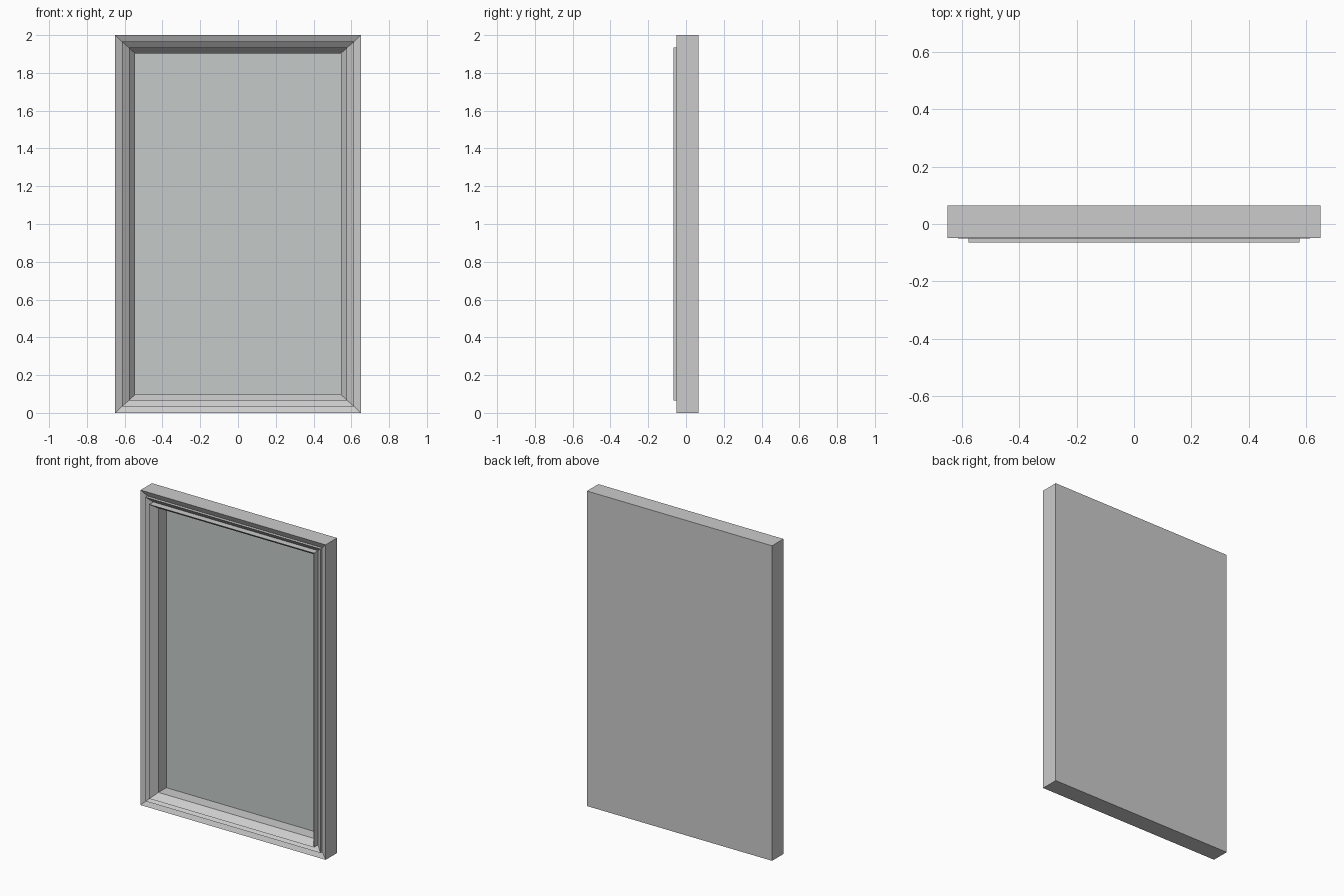
import bpy, bmesh

if "Cube" in bpy.data.objects:
    bpy.data.objects.remove(bpy.data.objects["Cube"])

W, H = 0.65, 2.0      # half width, height
BACK = 0.065
PANE_Y = 0.058

# moulding profile: (side inset, top/bottom inset, y), outer back edge to inner back edge
profile = [
    (0, 0, BACK), (0, 0, -0.049),
    (0.036, 0.035, -0.032), (0.036, 0.035, -0.051),
    (0.072, 0.066, -0.024), (0.072, 0.066, -0.065),
    (0.106, 0.098, -0.021), (0.106, 0.098, PANE_Y),
]


def corners(ix, iz, y):
    x = W - ix
    return [(-x, y, iz), (x, y, iz), (x, y, H - iz), (-x, y, H - iz)]


def finish(bm, name):
    me = bpy.data.meshes.new(name)
    bm.to_mesh(me)
    bm.free()
    ob = bpy.data.objects.new(name, me)
    bpy.context.collection.objects.link(ob)
    return ob


# stepped mitred frame with solid backing
bm = bmesh.new()
rings = [[bm.verts.new(c) for c in corners(*p)] for p in profile]
for a, b in zip(rings, rings[1:]):
    for i in range(4):
        j = (i + 1) % 4
        bm.faces.new((a[i], a[j], b[j], b[i]))
bm.faces.new(rings[0][::-1])
finish(bm, "frame")

# mirror pane set deep in the frame
bm = bmesh.new()
bm.faces.new([bm.verts.new(c) for c in corners(*profile[-1])])
pane = finish(bm, "mirror_pane")
mat = bpy.data.materials.new("pale_glass")
mat.diffuse_color = (0.56, 0.60, 0.59, 1)
mat.use_nodes = True
mat.node_tree.nodes["Principled BSDF"].inputs["Base Color"].default_value = mat.diffuse_color
pane.data.materials.append(mat)
